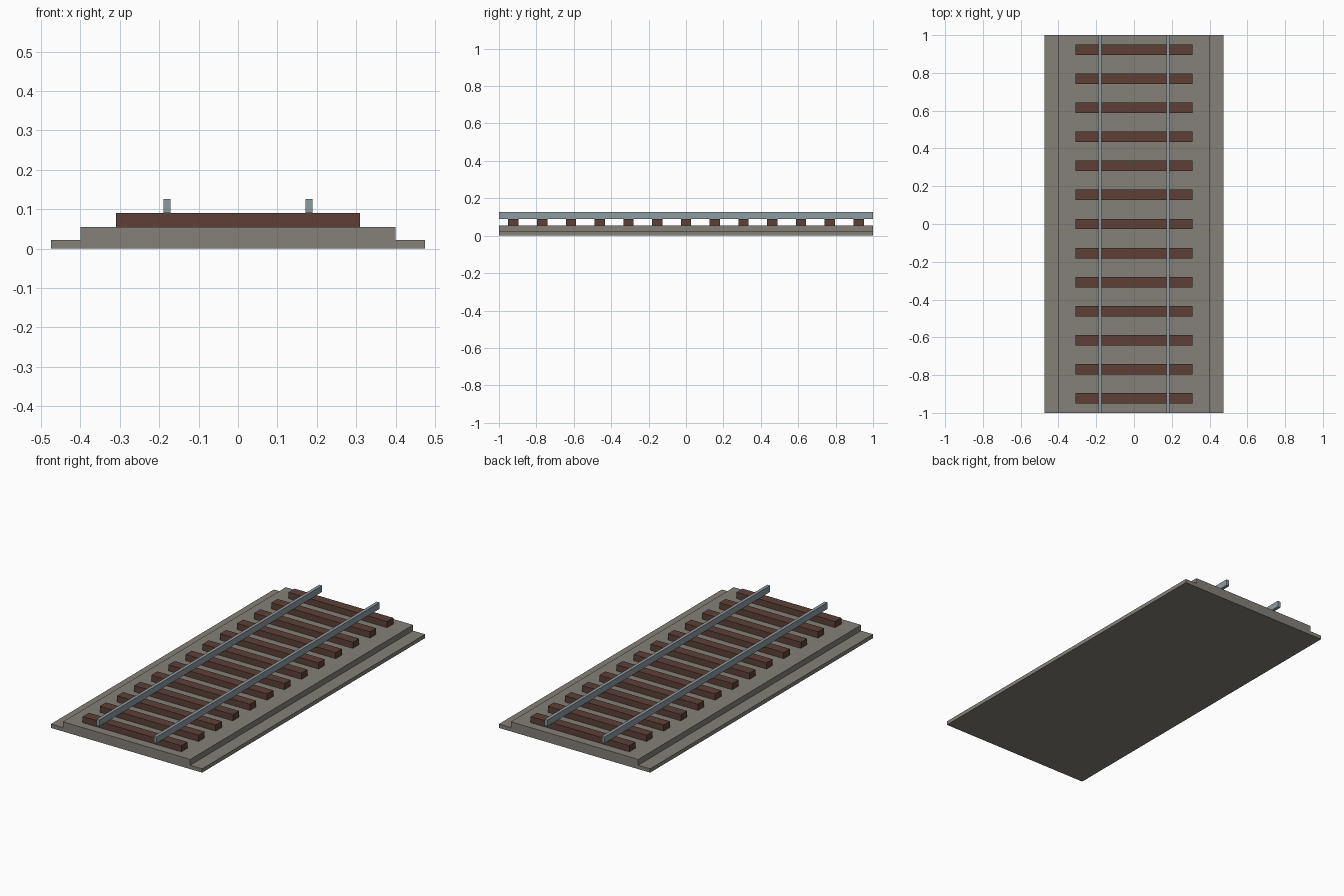
import bpy

if "Cube" in bpy.data.objects:
    bpy.data.objects.remove(bpy.data.objects["Cube"])

LENGTH = 2.0
SLEEPERS = 13


def material(name, rgb):
    """Flat material from 8-bit sRGB values."""
    mat = bpy.data.materials.new(name)
    lin = [((c / 255 + 0.055) / 1.055) ** 2.4 for c in rgb]
    mat.diffuse_color = (*lin, 1.0)
    mat.use_nodes = True
    mat.node_tree.nodes["Principled BSDF"].inputs["Base Color"].default_value = mat.diffuse_color
    return mat


def box(name, x, y, z0, z1, width, depth, mat):
    """Box centred on x, y and spanning z0 to z1."""
    bpy.ops.mesh.primitive_cube_add(size=1, location=(x, y, (z0 + z1) / 2))
    obj = bpy.context.object
    obj.name = name
    obj.scale = (width, depth, z1 - z0)
    bpy.ops.object.transform_apply(location=False, rotation=False, scale=True)
    obj.data.materials.append(mat)
    return obj


gravel = material("gravel grey", (133, 128, 120))
wood = material("dark brown wood", (93, 64, 55))
steel = material("steel grey", (141, 155, 161))

# Stepped ballast bed, extruded from its cross-section
half = [(0.475, 0.0), (0.475, 0.022), (0.40, 0.022), (0.40, 0.055)]
profile = half + [(-x, z) for x, z in reversed(half)]
n = len(profile)
verts = [(x, y, z) for y in (-LENGTH / 2, LENGTH / 2) for x, z in profile]
faces = [(i, i + n, (i + 1) % n + n, (i + 1) % n)[::-1] for i in range(n)]
faces += [tuple(range(n)), tuple(reversed(range(n, 2 * n)))]
mesh = bpy.data.meshes.new("ballast_bed")
mesh.from_pydata(verts, [], faces)
mesh.materials.append(gravel)
bpy.context.collection.objects.link(bpy.data.objects.new("ballast_bed", mesh))

# Evenly spaced wooden sleepers
pitch = LENGTH / SLEEPERS
for i in range(SLEEPERS):
    y = (i - (SLEEPERS - 1) / 2) * pitch
    box(f"sleeper_{i + 1}", 0, y, 0.055, 0.09, 0.62, 0.055, wood)

# Pair of rails
for side, name in ((-1, "left_rail"), (1, "right_rail")):
    box(name, side * 0.18, 0, 0.09, 0.126, 0.018, LENGTH, steel)
